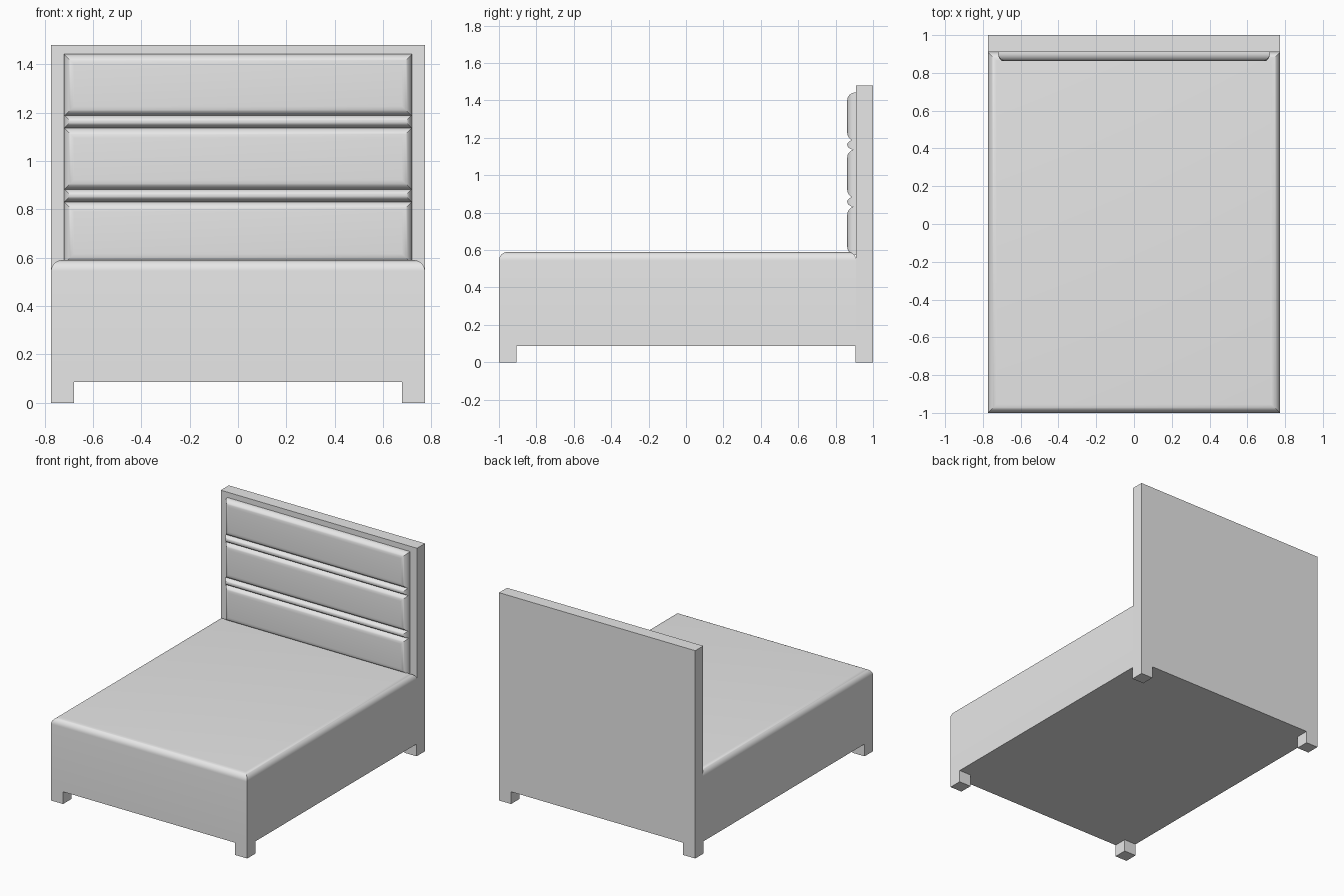
import bpy
import bmesh
from mathutils import Vector
from math import radians

default = bpy.data.objects.get("Cube")
if default:
    bpy.data.objects.remove(default, do_unlink=True)

grey = bpy.data.materials.new("plain_grey")
grey.use_nodes = True
colour = (0.8, 0.8, 0.8, 1)
grey.diffuse_color = colour
grey.node_tree.nodes["Principled BSDF"].inputs["Base Color"].default_value = colour


def box(name, low, high, face=None, radius=0, depth_scale=1):
    """Box from corner to corner, with the rim of one face rounded.
    depth_scale stretches the rounding along y, towards the back face."""
    low, high = Vector(low), Vector(high)
    back = high.y
    low.y = back - (back - low.y) / depth_scale
    size, centre = high - low, (low + high) / 2
    bm = bmesh.new()
    bmesh.ops.create_cube(bm, size=1)
    for v in bm.verts:
        v.co = centre + v.co * size
    bm.normal_update()
    if face:
        rim = next(f for f in bm.faces if f.normal.dot(Vector(face)) > 0.9)
        bmesh.ops.bevel(bm, geom=list(rim.edges), offset=radius, segments=8,
                        profile=0.5, affect='EDGES', clamp_overlap=True)
    for v in bm.verts:
        v.co.y = back - (back - v.co.y) * depth_scale
    bmesh.ops.recalc_face_normals(bm, faces=bm.faces)
    mesh = bpy.data.meshes.new(name)
    bm.to_mesh(mesh)
    bm.free()
    mesh.materials.append(grey)
    obj = bpy.data.objects.new(name, mesh)
    bpy.context.collection.objects.link(obj)
    if face:
        bpy.ops.object.select_all(action='DESELECT')
        obj.select_set(True)
        bpy.context.view_layer.objects.active = obj
        bpy.ops.object.shade_smooth_by_angle(angle=radians(30))
    return obj


half_width = 0.773
leg = 0.095
floor_gap = 0.087
board_front = 0.91

# Upholstered base with a softly rounded top rim
box("bed_base", (-half_width, -1, floor_gap), (half_width, board_front, 0.59),
    face=(0, 0, 1), radius=0.045)

# Headboard slab
box("headboard", (-half_width, board_front, floor_gap), (half_width, 1, 1.48))

# Corner legs
for side, x in (("right", -half_width), ("left", half_width - leg)):
    for end, y in (("front", -1), ("back", 1 - leg)):
        box(f"{end}_{side}_leg", (x, y, 0), (x + leg, y + leg, floor_gap))

# Padded panels stacked up the headboard, with a thin roll between each pair
panel_x, panel_front = 0.72, 0.862
pitch, panel_height = 0.305, 0.257
for i in range(3):
    z = 0.575 + i * pitch
    box(f"headboard_panel_{i + 1}", (-panel_x, panel_front, z),
        (panel_x, board_front, z + panel_height), face=(0, -1, 0), radius=0.042)
    if i < 2:
        top = z + panel_height
        box(f"headboard_roll_{i + 1}", (-panel_x, panel_front, top - 0.002),
            (panel_x, board_front, top + 0.054), face=(0, -1, 0),
            radius=0.0278, depth_scale=1.65)
